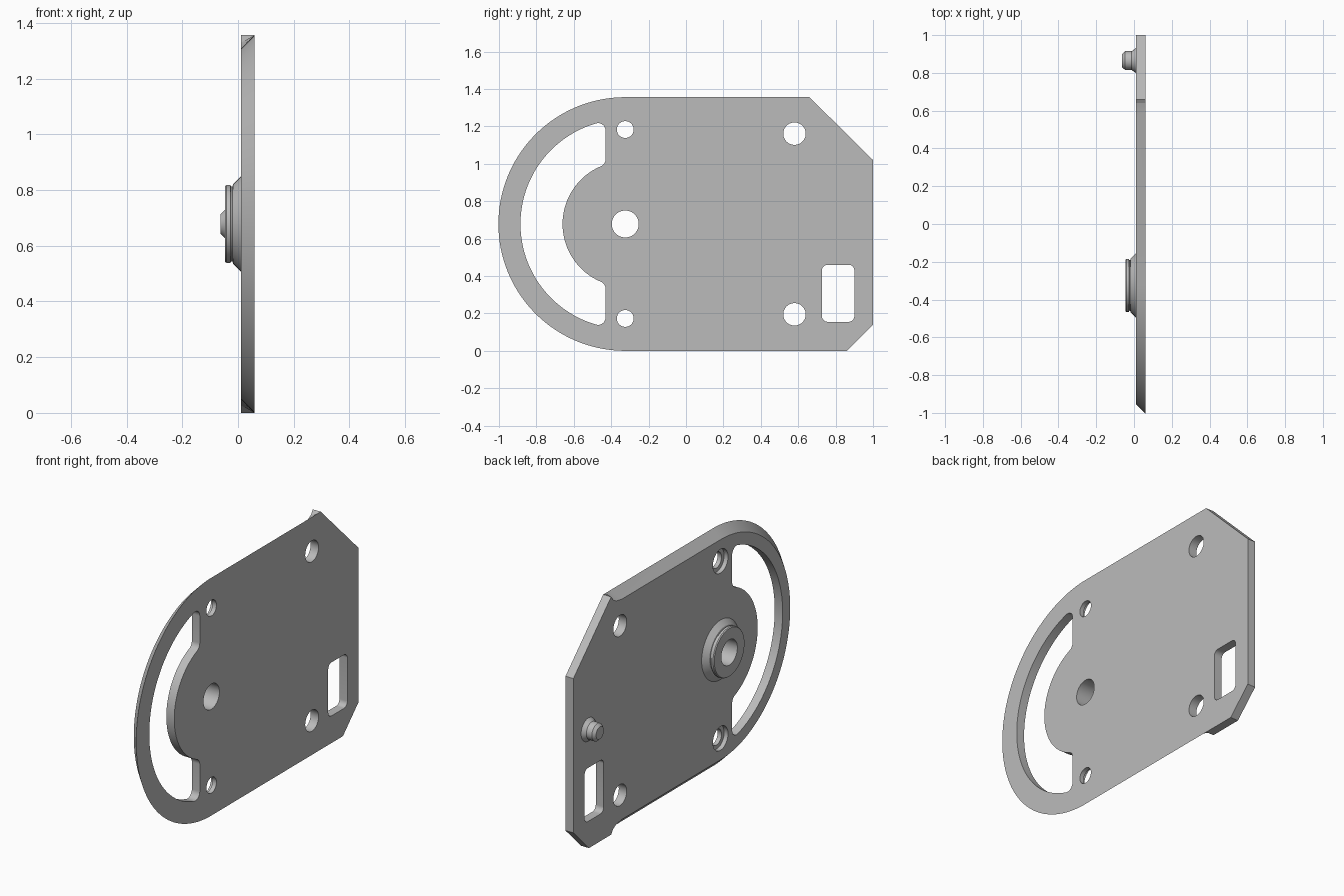
import bpy, bmesh
from math import sin, cos, pi, sqrt, asin, radians

old = bpy.data.objects.get("Cube")
if old:
    bpy.data.objects.remove(old, do_unlink=True)

FRONT, BACK = 0.06, 0.01         # x of the two plate faces
CY, CZ, R = -0.325, 0.678, 0.678  # centre and radius of the rounded end
CHAMFER = 0.05

grey = bpy.data.materials.new("plain grey")
grey.use_nodes = True
colour = (0.5, 0.5, 0.5, 1)
grey.diffuse_color = colour
grey.node_tree.nodes["Principled BSDF"].inputs["Base Color"].default_value = colour


def finish(name, bm):
    bmesh.ops.remove_doubles(bm, verts=bm.verts, dist=1e-5)
    bmesh.ops.recalc_face_normals(bm, faces=bm.faces)
    me = bpy.data.meshes.new(name)
    bm.to_mesh(me)
    bm.free()
    me.materials.append(grey)
    ob = bpy.data.objects.new(name, me)
    bpy.context.collection.objects.link(ob)
    return ob


def loft(name, front, back, x0, x1):
    """Solid between two (y, z) outlines with equal point counts."""
    bm = bmesh.new()
    a = [bm.verts.new((x1, y, z)) for y, z in front]
    b = [bm.verts.new((x0, y, z)) for y, z in back]
    bm.faces.new(a)
    bm.faces.new(b[::-1])
    for i in range(len(a)):
        j = (i + 1) % len(a)
        bm.faces.new((a[i], b[i], b[j], a[j]))
    return finish(name, bm)


def lathe(name, y, z, profile, closed=False, n=64):
    """Turn (radius, x) points about an axis along x."""
    bm = bmesh.new()
    rings = [[bm.verts.new((x, y + r * cos(2 * pi * i / n), z + r * sin(2 * pi * i / n)))
              for i in range(n)] for r, x in profile]
    pairs = list(zip(rings, rings[1:]))
    if closed:
        pairs.append((rings[-1], rings[0]))
    else:
        bm.faces.new(rings[0])
        bm.faces.new(rings[-1])
    for p, q in pairs:
        for i in range(n):
            j = (i + 1) % n
            bm.faces.new((p[i], p[j], q[j], q[i]))
    return finish(name, bm)


def arc(cy, cz, r, a0, a1, n):
    return [(cy + r * cos(a0 + (a1 - a0) * i / n), cz + r * sin(a0 + (a1 - a0) * i / n))
            for i in range(n + 1)]


def cut(target, cutter):
    mod = target.modifiers.new("cut", "BOOLEAN")
    mod.operation, mod.solver, mod.object = "DIFFERENCE", "EXACT", cutter
    bpy.context.view_layer.objects.active = target
    bpy.ops.object.modifier_apply(modifier=mod.name)
    bpy.data.objects.remove(cutter, do_unlink=True)


def prism(outline):
    return loft("cutter", outline, outline, -0.1, 0.1)


def hole(y, z, r, x0=-0.1, x1=0.1):
    return lathe("cutter", y, z, [(r, x0), (r, x1)])


# Plate: rounded end with a chamfered rear edge that runs out near the corners
TOP = 2 * CZ
run_out = [(0.56, 1.0), (0.61, 0.85), (0.64, 0.55), (0.66, 0.0)]   # y, share of chamfer
corners = [(1, 1.02), (1, 0.14), (0.86, 0)]
front = arc(CY, CZ, R, pi * 1.5, pi / 2, 96)
back = arc(CY, CZ, R - CHAMFER, pi * 1.5, pi / 2, 96)
front += [(0.6 + 0.06 * i / 3, TOP) for i in range(4)]
back += [(y, TOP - CHAMFER * k) for y, k in run_out]
front += corners
back += corners
front += [(0.6 + 0.06 * i / 3, 0) for i in range(3, -1, -1)]
back += [(y, CHAMFER * k) for y, k in reversed(run_out)]
plate = loft("plate", front, back, BACK, FRONT)

# Crescent slot: upper half mirrored about the centre line
WALL, RO, RI, F = -0.43, 0.56, 0.335, 0.04
fy = WALL - F
fz = CZ + sqrt((RO - F) ** 2 - (fy - CY) ** 2)
ao = pi - asin((fz - CZ) / (RO - F))
gz = CZ + sqrt((RI + F) ** 2 - (fy - CY) ** 2)
ai = pi - asin((gz - CZ) / (RI + F))
upper = arc(CY, CZ, RO, pi, ao, 32) + arc(fy, fz, F, ao, 0, 10)[1:]
upper += arc(fy, gz, F, 0, ai - pi, 8) + arc(CY, CZ, RI, ai, pi, 28)[1:]
lower = [(y, 2 * CZ - z) for y, z in upper[-2:0:-1]]
cut(plate, prism(upper + lower))

# Rounded rectangular window
w = 0.03
window = []
for k, (y, z) in enumerate([(0.9 - w, 0.46 - w), (0.727 + w, 0.46 - w),
                            (0.727 + w, 0.155 + w), (0.9 - w, 0.155 + w)]):
    window += arc(y, z, w, k * pi / 2, (k + 1) * pi / 2, 8)
cut(plate, prism(window))

# Round holes, the two small ones counterbored from the rear
cut(plate, hole(CY, CZ, 0.072))
for side in (-1, 1):
    cut(plate, hole(0.58, CZ + side * 0.483, 0.06))
    cut(plate, hole(CY, CZ + side * 0.505, 0.045))
    cut(plate, hole(CY, CZ + side * 0.505, 0.068, -0.1, 0.035))

# Bearing boss with a flared foot, and a locating pin
boss = lathe("bearing_boss", CY, CZ, [
    (0.072, BACK), (0.17, BACK), (0.142, -0.018), (0.134, -0.02), (0.134, -0.025),
    (0.14, -0.027), (0.14, -0.041), (0.136, -0.046), (0.072, -0.046)], closed=True)
pin = lathe("locating_pin", 0.865, CZ, [
    (0.066, BACK + 0.01), (0.066, BACK), (0.05, -0.012), (0.05, -0.047), (0.035, -0.063)], n=40)

bpy.ops.object.select_all(action="DESELECT")
for ob in (plate, boss, pin):
    ob.select_set(True)
bpy.context.view_layer.objects.active = plate
bpy.ops.object.shade_smooth_by_angle(angle=radians(20))
